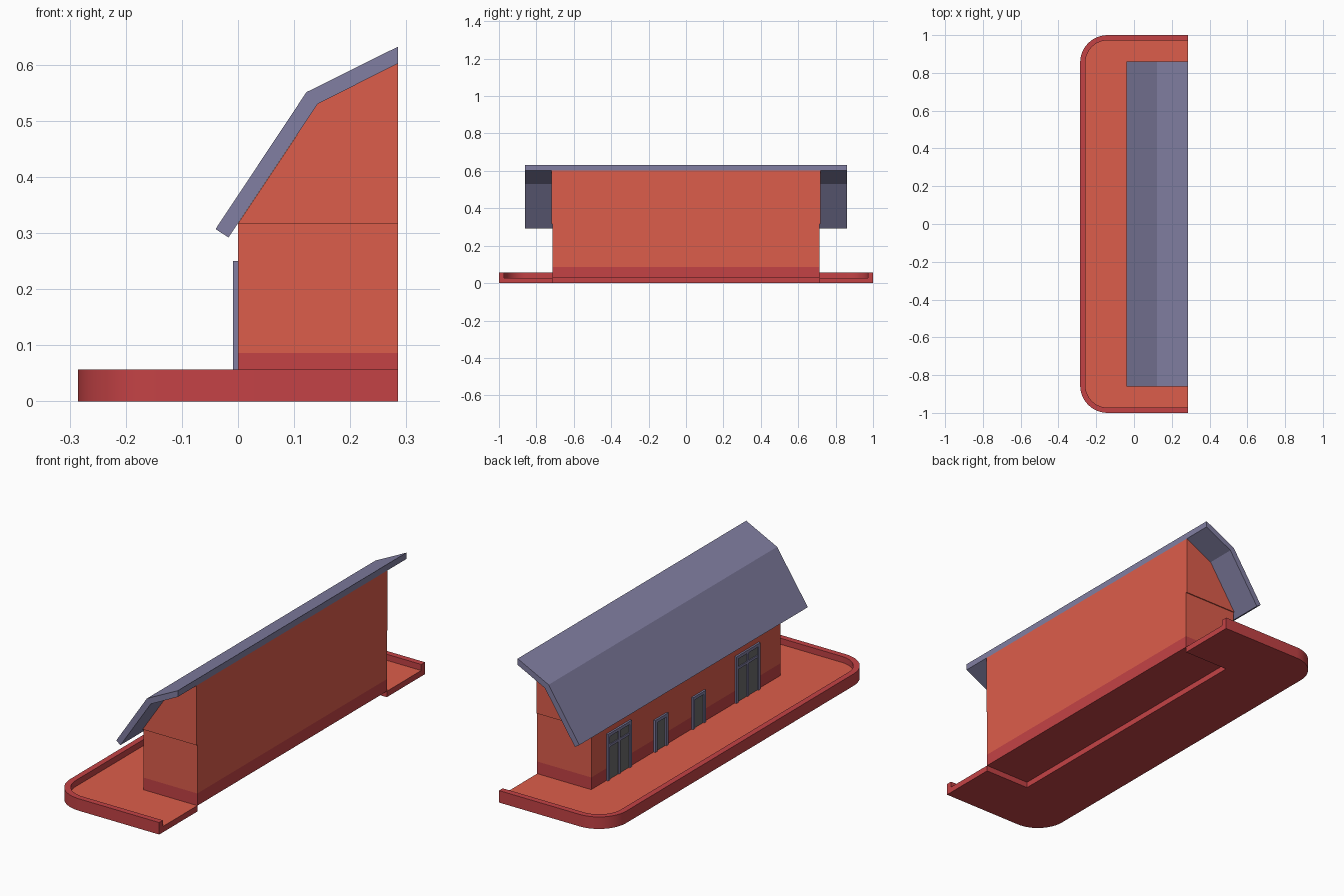
import bpy, bmesh, math
from mathutils import Vector

if "Cube" in bpy.data.objects:
    bpy.data.objects.remove(bpy.data.objects["Cube"])


def material(name, rgb):
    m = bpy.data.materials.new(name)
    m.diffuse_color = (*rgb, 1)
    m.use_nodes = True
    m.node_tree.nodes["Principled BSDF"].inputs["Base Color"].default_value = m.diffuse_color
    return m


ORANGE = material("orange_wall", (0.72, 0.11, 0.07))
RED = material("red_trim", (0.55, 0.055, 0.06))
SLATE = material("slate_blue", (0.22, 0.21, 0.36))
GLASS = material("grey_glass", (0.15, 0.15, 0.15))


def prism(name, pts, offset, mat, top_mat=None, smooth=False):
    """Extrude a flat outline by a vector; top_mat colours upward faces."""
    bm = bmesh.new()
    face = bm.faces.new([bm.verts.new(p) for p in pts])
    ext = bmesh.ops.extrude_face_region(bm, geom=[face], use_keep_orig=True)
    bmesh.ops.translate(bm, vec=Vector(offset),
                        verts=[v for v in ext["geom"] if isinstance(v, bmesh.types.BMVert)])
    bmesh.ops.recalc_face_normals(bm, faces=bm.faces)
    me = bpy.data.meshes.new(name)
    me.materials.append(mat)
    if top_mat:
        me.materials.append(top_mat)
        for f in bm.faces:
            f.normal_update()
            f.material_index = int(f.normal.z > 0.9)
    bm.to_mesh(me)
    bm.free()
    if smooth:
        me.shade_smooth()
        me.set_sharp_from_angle(angle=math.radians(30))
    ob = bpy.data.objects.new(name, me)
    bpy.context.collection.objects.link(ob)
    return ob


def box(name, x0, x1, y0, y1, z0, z1, mat):
    return prism(name, [(x0, y0, z0), (x1, y0, z0), (x1, y1, z0), (x0, y1, z0)],
                 (0, 0, z1 - z0), mat)


def along_y(name, profile, half, mat):
    return prism(name, [(x, -half, z) for x, z in profile], (0, 2 * half, 0), mat)


X1 = 0.285       # flat cut side
FLOOR = 0.028
HALF = 0.713     # half length of the house


def u_path(inset, z):
    """Open path round the base, from the cut side and back to it."""
    r, n = 0.145 - inset, 12
    cx, cy = -X1 + 0.145, 1 - 0.145
    pts = [(X1, -1 + inset, z)]
    for sy, a0 in ((-1, 270), (1, 180)):
        for i in range(n + 1):
            a = math.radians(a0 - 90 * i / n)
            pts.append((cx + r * math.cos(a), sy * cy + r * math.sin(a), z))
    pts.append((X1, 1 - inset, z))
    return pts


# Base: raised rim and floor slab with a notch under the house
prism("base_rim", u_path(0, 0) + u_path(0.028, 0)[::-1], (0, 0, 0.057), RED, smooth=True)
notch = [(X1, HALF, 0), (0.045, HALF, 0), (0.045, -HALF, 0), (X1, -HALF, 0)]
prism("base_floor", u_path(0.028, 0) + notch, (0, 0, FLOOR), RED, ORANGE)

# House: plinth, walls and gable block
box("plinth", 0, X1, -HALF, HALF, FLOOR, 0.086, RED)
box("walls", 0, X1, -HALF, HALF, 0.086, 0.317, ORANGE)
along_y("gable", [(0, 0.317), (X1, 0.317), (X1, 0.602), (0.142, 0.53)], 0.718, ORANGE)

# Roof: bent slab with overhanging eave
along_y("roof", [(-0.04, 0.307), (0.122, 0.551), (X1, 0.632),
                 (X1, 0.602), (0.142, 0.53), (-0.017, 0.292)], 0.86, SLATE)


# Doors on the long side: frame, bars and glass
def door(name, yc, width, top, double):
    y0, y1, t, xf = yc - width / 2, yc + width / 2, 0.015, -0.009
    box(name + "_glass", -0.003, 0, y0 + t, y1 - t, FLOOR, top - t, GLASS)
    box(name + "_jamb_a", xf, 0, y0, y0 + t, FLOOR, top, SLATE)
    box(name + "_jamb_b", xf, 0, y1 - t, y1, FLOOR, top, SLATE)
    box(name + "_lintel", xf, 0, y0 + t, y1 - t, top - t, top, SLATE)
    if double:
        zb = FLOOR + 0.7 * (top - FLOOR)
        box(name + "_mullion", -0.007, 0, yc - 0.007, yc + 0.007, FLOOR, top - t, SLATE)
        for side, a, b in (("a", y0 + t, yc - 0.007), ("b", yc + 0.007, y1 - t)):
            box(name + "_transom_" + side, -0.007, 0, a, b, zb, zb + 0.012, SLATE)


for i, y in enumerate((0.51, -0.457)):
    door(f"double_door_{i + 1}", y, 0.18, 0.25, True)
for i, y in enumerate((0.195, -0.09)):
    door(f"narrow_door_{i + 1}", y, 0.098, 0.18, False)
